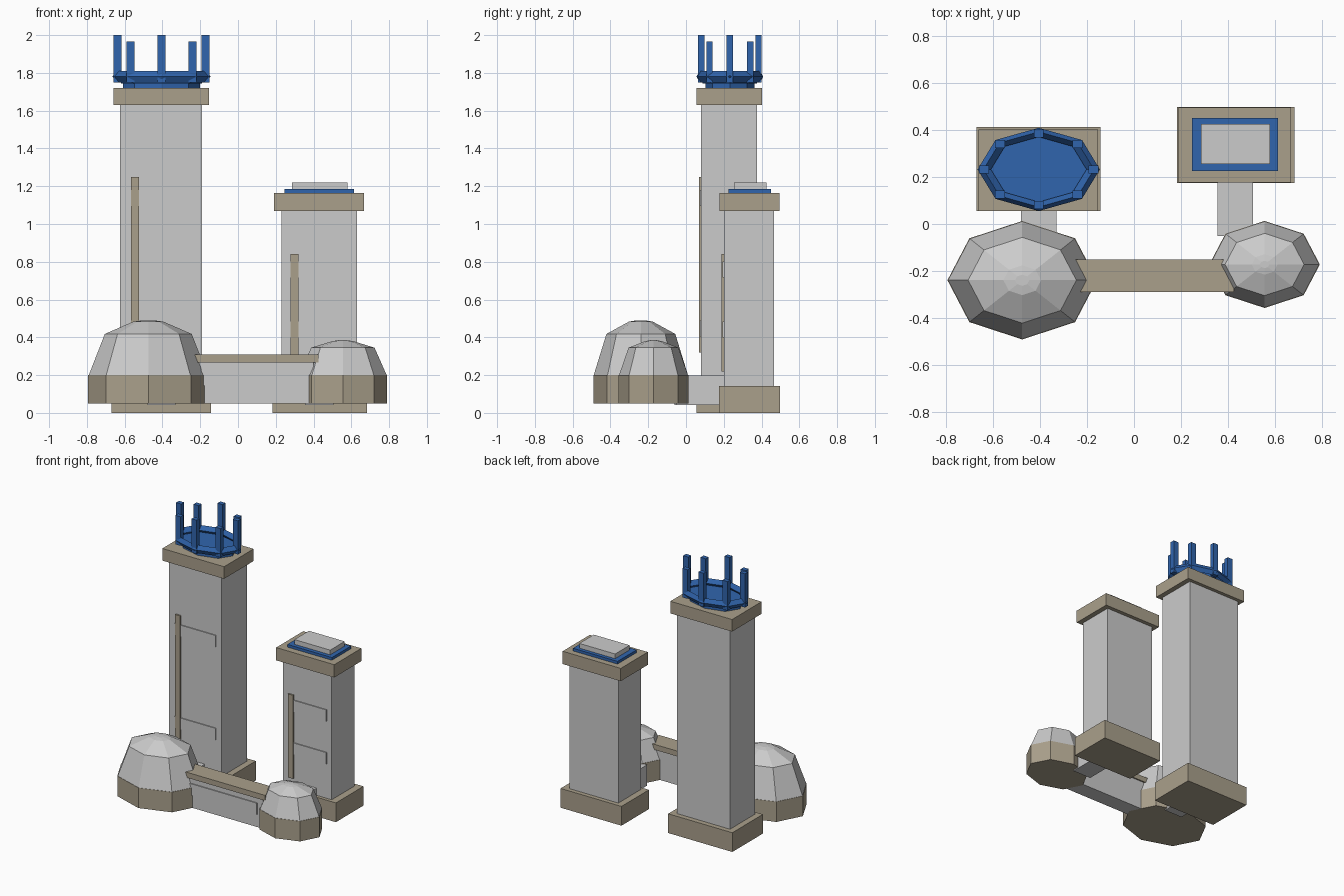
import bpy
from math import cos, sin, pi

if "Cube" in bpy.data.objects:
    bpy.data.objects.remove(bpy.data.objects["Cube"])


def material(name, rgb):
    m = bpy.data.materials.new(name)
    m.diffuse_color = (*rgb, 1)
    m.use_nodes = True
    m.node_tree.nodes["Principled BSDF"].inputs["Base Color"].default_value = m.diffuse_color
    return m


TAN = material("tan", (0.40, 0.35, 0.26))
BLUE = material("blue", (0.03, 0.13, 0.42))


def mesh(name, verts, faces, mat=None):
    me = bpy.data.meshes.new(name)
    me.from_pydata(verts, [], faces)
    ob = bpy.data.objects.new(name, me)
    bpy.context.collection.objects.link(ob)
    if mat:
        me.materials.append(mat)
    return ob


def box(name, x, y, z, mat=None):
    """Box from (min, max) pairs."""
    v = [(a, b, c) for c in z for a, b in
         ((x[0], y[0]), (x[1], y[0]), (x[1], y[1]), (x[0], y[1]))]
    f = [(3, 2, 1, 0), (4, 5, 6, 7)] + [(i, (i + 1) % 4, (i + 1) % 4 + 4, i + 4) for i in range(4)]
    return mesh(name, v, f, mat)


def lathe(name, centre, ratio, profile, mat=None, closed=False):
    """Eight-sided elliptical sweep of (x radius, z) points; ratio squashes y."""
    n, k = 8, len(profile)
    v = [(centre[0] + r * cos(2 * pi * i / n), centre[1] + r * ratio * sin(2 * pi * i / n), z)
         for r, z in profile for i in range(n)]
    f = []
    for j in range(k if closed else k - 1):
        a, b = j * n, (j + 1) % k * n
        f += [(a + i, a + (i + 1) % n, b + (i + 1) % n, b + i) for i in range(n)]
    if not closed:
        f += [tuple(range(n))[::-1], tuple(range((k - 1) * n, k * n))]
    return mesh(name, v, f, mat)


# Tall tower
box("tall_base", (-0.67, -0.143), (0.055, 0.413), (0, 0.143), TAN)
box("tall_shaft", (-0.625, -0.19), (0.08, 0.376), (0.14, 1.63))
box("tall_cap", (-0.66, -0.153), (0.055, 0.402), (1.63, 1.72), TAN)
box("tall_strip", (-0.566, -0.524), (0.068, 0.09), (0.32, 1.25), TAN)
for z in (0.405, 1.095):
    box("tall_panel", (-0.575, -0.235), (0.073, 0.09), (z, z + 0.085))

# Crown on the tall tower: plate, diamond-section ring and eight posts
C = (-0.405, 0.232)
lathe("crown_plate", C, 0.64, [(0.203, 1.72), (0.203, 1.745)], BLUE)
lathe("crown_floor", C, 0.67, [(0.215, 1.745), (0.215, 1.765)], BLUE)
lathe("crown_ring", C, 0.68, [(0.26, 1.78), (0.235, 1.81), (0.203, 1.78), (0.235, 1.75)], BLUE, True)
for i in range(8):
    x, y = C[0] + 0.233 * cos(i * pi / 4), C[1] + 0.152 * sin(i * pi / 4)
    box("crown_post", (x - 0.021, x + 0.021), (y - 0.017, y + 0.017),
        (1.75, 1.965 if i % 2 else 2.0), BLUE)

# Short tower
box("short_base", (0.182, 0.682), (0.175, 0.498), (0, 0.143), TAN)
box("short_shaft", (0.23, 0.63), (0.2, 0.466), (0.14, 1.07))
box("short_cap", (0.19, 0.667), (0.177, 0.495), (1.07, 1.165), TAN)
box("short_roof_plate", (0.247, 0.613), (0.226, 0.451), (1.165, 1.185), BLUE)
box("short_roof_block", (0.285, 0.579), (0.255, 0.425), (1.185, 1.22))
box("short_strip", (0.278, 0.32), (0.188, 0.21), (0.22, 0.84), TAN)
for z in (0.4, 0.717):
    box("short_panel", (0.275, 0.59), (0.193, 0.21), (z, z + 0.085))

# Faceted domes on tan drums
for side, c, r, ratio, roof in (
        ("left", (-0.475, -0.239), 0.318, 0.792, [(0.23, 0.418), (0.08, 0.483), (0.03, 0.49)]),
        ("right", (0.555, -0.172), 0.235, 0.787, [(0.168, 0.345), (0.055, 0.38), (0.02, 0.385)])):
    lathe(side + "_drum", c, ratio, [(r, 0.05), (r, 0.2)], TAN)
    lathe(side + "_dome", c, ratio, [(r - 0.003, 0.2)] + roof)

# Bridge between the domes
box("bridge_body", (-0.22, 0.4), (-0.28, -0.16), (0.05, 0.27))
box("bridge_roof", (-0.26, 0.425), (-0.29, -0.15), (0.268, 0.308), TAN)
box("bridge_panel", (-0.2, 0.355), (-0.287, -0.27), (0.145, 0.23))

# Corridors from the domes to the towers
box("left_corridor", (-0.48, -0.33), (-0.06, 0.1), (0.042, 0.197))
box("right_corridor", (0.355, 0.506), (-0.05, 0.22), (0.042, 0.197))
